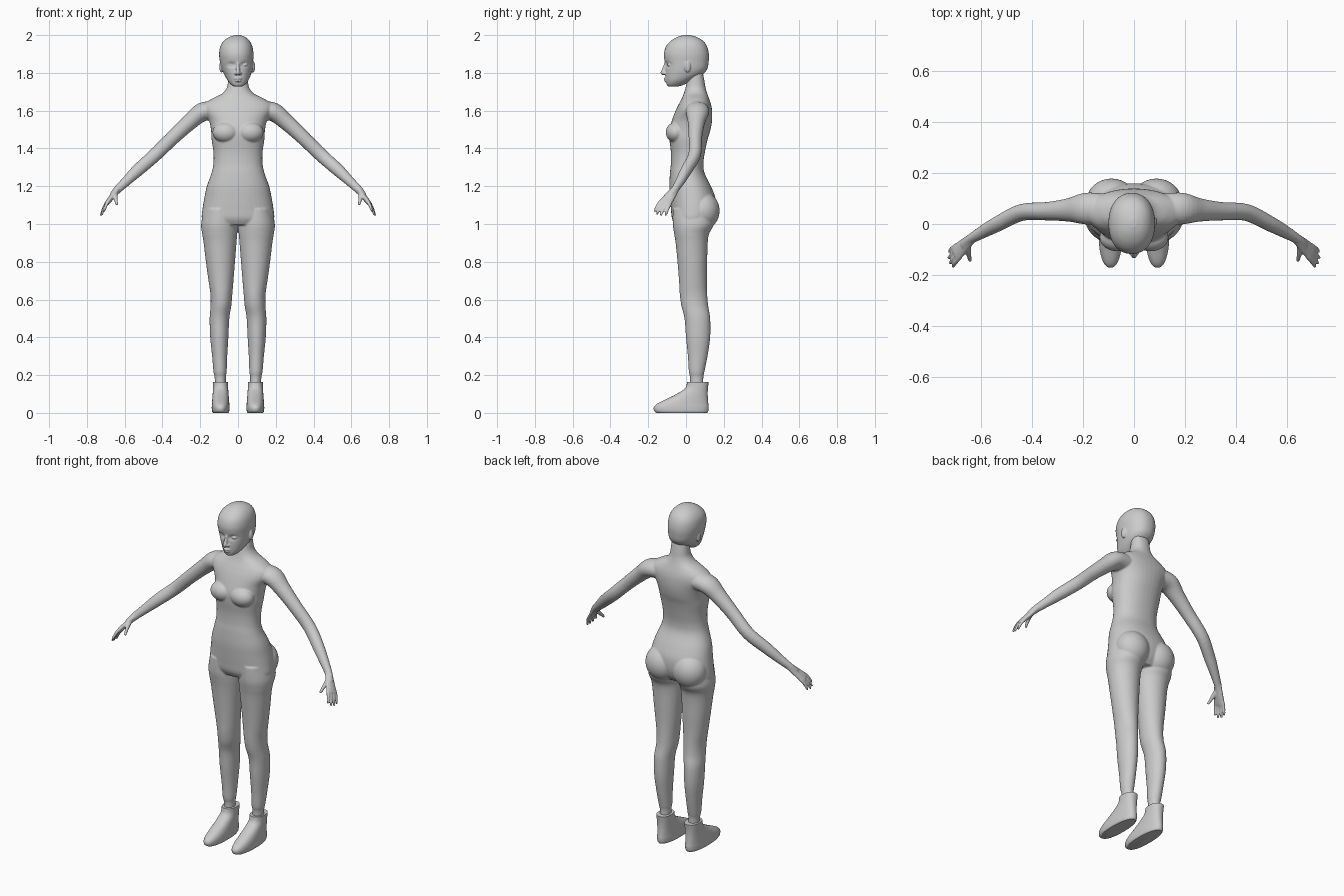
import bpy, bmesh
from math import sin, cos, pi, exp
from mathutils import Vector, Matrix


def spline(rows, steps=5):
    """Catmull-Rom interpolation of section rows."""
    out = []
    for i in range(len(rows) - 1):
        a, b, c, d = (rows[max(i - 1, 0)], rows[i], rows[i + 1], rows[min(i + 2, len(rows) - 1)])
        for k in range(steps):
            t = k / steps
            out.append([0.5 * (2 * q + (r - p) * t + (2 * p - 5 * q + 4 * r - s) * t * t
                               + (3 * q - p - 3 * r + s) * t ** 3) for p, q, r, s in zip(a, b, c, d)])
    return out + [list(rows[-1])]


def skin(bm, sections, side=1, power=2.0, n=40):
    """Loft closed rings given as (centre, u axis, v axis)."""
    def sp(v):
        return (1 if v >= 0 else -1) * abs(v) ** (2 / power)
    loops = []
    for c, u, v in sections:
        ring = []
        for k in range(n):
            a = 2 * pi * k / n
            p = c + u * sp(cos(a)) + v * sp(sin(a))
            ring.append(bm.verts.new((p.x * side, p.y, p.z)))
        loops.append(ring)
    for a, b in zip(loops, loops[1:]):
        for k in range(n):
            bm.faces.new((a[k], a[(k + 1) % n], b[(k + 1) % n], b[k]))
    bm.faces.new(loops[0][::-1])
    bm.faces.new(loops[-1])


def stack(bm, rows, side=1, power=2.2):
    """Horizontal sections: z, centre x, half width, front y, back y."""
    skin(bm, [(Vector((x, (f + b) / 2, z)), Vector((w, 0, 0)), Vector((0, (b - f) / 2, 0)))
              for z, x, w, f, b in spline(rows)], side, power)


def tube(bm, rows, side, ref, n=24):
    """Sections across a path: x, y, z, radius along ref, radius across."""
    pts = spline(rows)
    secs = []
    for i, (x, y, z, ru, rv) in enumerate(pts):
        t = (Vector(pts[min(i + 1, len(pts) - 1)][:3]) - Vector(pts[max(i - 1, 0)][:3])).normalized()
        u = (ref - t * ref.dot(t)).normalized()
        secs.append((Vector((x, y, z)), u * ru, t.cross(u) * rv))
    skin(bm, secs, side, 2.0, n)


def ball(bm, centre, radii):
    m = Matrix.Translation(centre) @ Matrix.Diagonal((*radii, 1))
    bmesh.ops.create_uvsphere(bm, u_segments=32, v_segments=20, radius=1, matrix=m)


def finish(bm, name, voxel=None, smooth=3):
    bmesh.ops.recalc_face_normals(bm, faces=bm.faces[:])
    me = bpy.data.meshes.new(name)
    bm.to_mesh(me)
    bm.free()
    ob = bpy.data.objects.new(name, me)
    bpy.context.collection.objects.link(ob)
    if voxel:
        r = ob.modifiers.new("fuse", 'REMESH')
        r.mode, r.voxel_size, r.use_smooth_shade = 'VOXEL', voxel, True
        s = ob.modifiers.new("soften", 'SMOOTH')
        s.factor, s.iterations = 0.5, smooth
    else:
        bpy.context.view_layer.objects.active = ob
        ob.select_set(True)
        bpy.ops.object.shade_smooth_by_angle(angle=0.9)
        ob.select_set(False)
    return ob


# Torso with neck
body = bmesh.new()
stack(body, [(1.80, 0, .05, .012, .09), (1.755, 0, .053, .005, .098), (1.72, 0, .06, -.003, .104),
             (1.69, 0, .085, -.012, .113), (1.665, 0, .135, -.022, .122), (1.635, 0, .178, -.038, .132),
             (1.60, 0, .182, -.055, .138), (1.55, 0, .155, -.074, .138), (1.50, 0, .143, -.088, .13),
             (1.45, 0, .14, -.088, .115), (1.38, 0, .13, -.08, .10), (1.32, 0, .13, -.08, .092),
             (1.27, 0, .14, -.085, .098), (1.20, 0, .165, -.088, .132), (1.14, 0, .178, -.085, .155),
             (1.08, 0, .188, -.08, .158), (1.03, 0, .192, -.074, .145), (.995, 0, .175, -.055, .12)])

Y = Vector((0, 1, 0))
S = Vector((-.318, -.848, .424))   # across the knuckles
D = Vector((.52, -.52, -.68))      # along the hand
for side in (1, -1):
    # Bust and buttocks
    ball(body, (side * .065, -.052, 1.485), (.07, .055, .055))
    ball(body, (side * .088, .09, 1.07), (.098, .088, .1))
    # Leg: thigh, knee, calf, trouser cuff and ankle
    stack(body, [(1.08, .095, .085, -.07, .15), (1.0, .098, .097, -.07, .148), (.95, .097, .093, -.063, .123),
                 (.9, .095, .087, -.055, .115), (.8, .093, .077, -.045, .112), (.7, .09, .066, -.037, .11),
                 (.63, .088, .058, -.033, .112), (.57, .09, .055, -.025, .117), (.5, .098, .052, -.008, .128),
                 (.4, .099, .048, 0, .128), (.3, .097, .04, .01, .114), (.22, .095, .035, .015, .098),
                 (.19, .094, .03, .021, .092), (.14, .093, .029, .022, .092), (.1, .093, .029, .022, .092)], side, 2.0)
    # Arm
    tube(body, [(.12, .06, 1.60, .06, .05), (.19, .06, 1.592, .062, .05), (.255, .055, 1.54, .046, .043),
                (.34, .05, 1.462, .036, .038), (.44, .045, 1.365, .033, .036), (.53, .002, 1.285, .03, .033),
                (.59, -.03, 1.228, .025, .026), (.64, -.06, 1.18, .019, .021), (.665, -.085, 1.15, .02, .017)],
         side, Y)
    # Palm, fingers and thumb
    tube(body, [(.635, -.055, 1.187, .02, .016), (.66, -.08, 1.153, .028, .015), (.69, -.108, 1.115, .034, .013),
                (.70, -.118, 1.103, .031, .011)], side, S)
    for off, length in ((.025, .07), (.0085, .08), (-.0085, .076), (-.025, .06)):
        a = Vector((.686, -.104, 1.12)) + S * off
        b = a + D * length * .55 + Vector((0, 0, -.004)) + S * off * .15
        c = a + D * length + Vector((-.003, 0, -.02)) + S * off * .3
        tube(body, [(*a, .0095, .0095), (*b, .009, .009), (*c, .006, .006)], side, S, 12)
    tube(body, [(.65, -.075, 1.165, .013, .012), (.648, -.11, 1.138, .012, .011), (.641, -.145, 1.102, .007, .007)],
         side, S, 12)
finish(body, "body", .005)

# Head
head = bmesh.new()
stack(head, [(1.727, 0, .02, -.092, -.045), (1.737, 0, .036, -.102, -.012), (1.76, 0, .055, -.106, .03),
             (1.79, -.002, .07, -.109, .085), (1.82, -.005, .081, -.109, .112), (1.86, -.008, .088, -.113, .12),
             (1.90, -.009, .091, -.117, .121), (1.94, -.009, .085, -.106, .111), (1.97, -.007, .068, -.08, .09),
             (1.99, -.004, .042, -.046, .056), (2.0, -.002, .012, -.012, .02)], 1, 2.2)
# Eye sockets
for v in head.verts:
    if v.co.y < -.04:
        v.co.y += sum(.012 * exp(-((v.co.x - s * .034) / .02) ** 2 - ((v.co.z - 1.843) / .013) ** 2) for s in (1, -1))
# Eyes and ears
for s in (1, -1):
    ball(head, (s * .034, -.087, 1.843), (.017, .012, .009))
    ball(head, (s * .084 - .004, .008, 1.832), (.011, .017, .03))
    ball(head, (s * .011, -.113, 1.797), (.009, .01, .008))
# Nose bridge, nose tip and lips
tube(head, [(0, -.104, 1.858, .007, .008), (0, -.113, 1.83, .008, .009), (0, -.121, 1.802, .012, .012),
            (0, -.118, 1.79, .007, .008)], 1, Vector((1, 0, 0)))
ball(head, (0, -.122, 1.802), (.011, .013, .01))
ball(head, (0, -.103, 1.770), (.022, .015, .007))
ball(head, (0, -.102, 1.758), (.019, .014, .007))
finish(head, "head", .0035, 2)

# Ankle shoes
for side, label in ((1, "left"), (-1, "right")):
    shoe = bmesh.new()
    stack(shoe, [(0, .092, .041, -.155, .112), (.01, .092, .046, -.168, .118), (.03, .092, .047, -.17, .12),
                 (.05, .092, .046, -.15, .118), (.075, .092, .044, -.10, .116), (.1, .092, .042, -.05, .115),
                 (.13, .092, .04, -.005, .116), (.163, .092, .04, .006, .12)], side, 2.3)
    finish(shoe, label + "_shoe")
